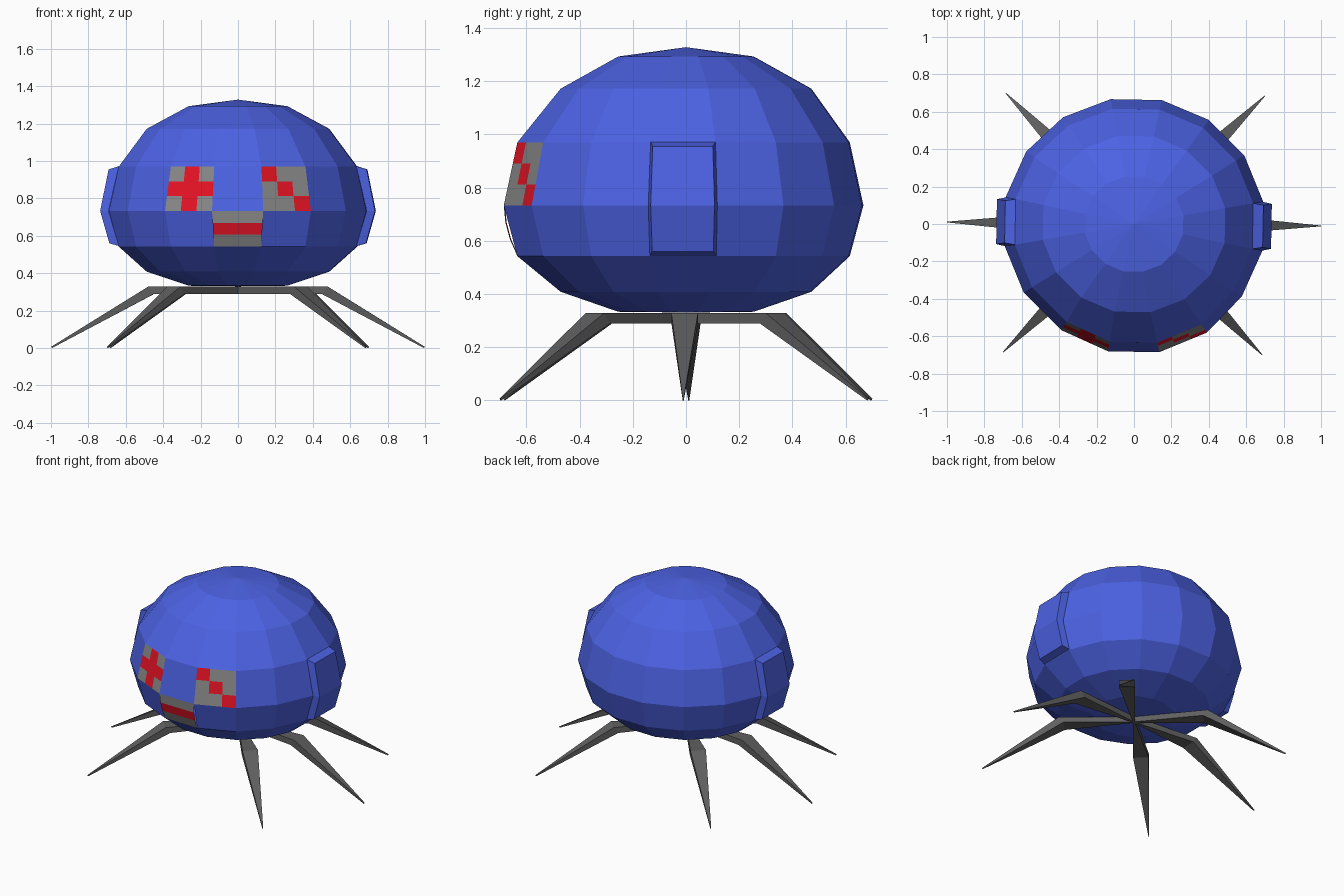
import bpy
import math
from mathutils import Vector

if "Cube" in bpy.data.objects:
    bpy.data.objects.remove(bpy.data.objects["Cube"])

TURN = math.radians(-1)   # the whole model is turned very slightly about z


def material(name, rgb):
    m = bpy.data.materials.new(name)
    m.diffuse_color = (*rgb, 1)
    m.use_nodes = True
    m.node_tree.nodes["Principled BSDF"].inputs["Base Color"].default_value = m.diffuse_color
    return m


BLUE = material("blue", (0.073, 0.122, 0.77))
RED = material("red", (0.80, 0.0065, 0.018))
GREY = material("panel_grey", (0.25, 0.25, 0.25))
DARK = material("dark_grey", (0.115, 0.115, 0.115))


def build(name, verts, faces, mats, indices=None):
    me = bpy.data.meshes.new(name)
    me.from_pydata([tuple(v) for v in verts], [], faces)
    for m in mats:
        me.materials.append(m)
    if indices:
        for p, i in zip(me.polygons, indices):
            p.material_index = i
    ob = bpy.data.objects.new(name, me)
    bpy.context.collection.objects.link(ob)
    ob.rotation_euler.z = TURN
    return ob


# Body: 16-sided shell turned from a (radius, z) profile
SEG = 16
RINGS = [(0.259, 0.333), (0.479, 0.408), (0.626, 0.542), (0.678, 0.733),
         (0.626, 0.97), (0.479, 1.172), (0.259, 1.293)]
PUSH = {0: 0.018, 1: 0.018, 2: 0.01, 15: 0.01}   # face columns sit forward


def shell_point(ring, col):
    r, z = RINGS[ring]
    a = math.radians(-101.25 + 22.5 * col)
    x, y = 1.035 * r * math.cos(a), r * math.sin(a)
    if 2 <= ring <= 4 and col % SEG in PUSH:
        y -= PUSH[col % SEG]
        x += 0.01
    return Vector((x, y, z))


PANELS = {(3, 15), (3, 1), (2, 0)}   # (ring, column) openings for eyes and mouth
verts = [shell_point(i, j) for i in range(len(RINGS)) for j in range(SEG)]
bottom, top = len(verts), len(verts) + 1
verts += [Vector((0, 0, 0.33)), Vector((0, 0, 1.328))]
faces = []
last = (len(RINGS) - 1) * SEG
for j in range(SEG):
    k = (j + 1) % SEG
    faces.append((bottom, k, j))
    faces.append((top, last + j, last + k))
    for i in range(len(RINGS) - 1):
        if (i, j) not in PANELS:
            faces.append((i * SEG + j, i * SEG + k, (i + 1) * SEG + k, (i + 1) * SEG + j))
build("body", verts, faces, [BLUE])


# Eyes and mouth: shell faces split into coloured cells ("#" is red)
def pixel_panel(name, ring, col, rows):
    bl, br = shell_point(ring, col), shell_point(ring, col + 1)
    tl, tr = shell_point(ring + 1, col), shell_point(ring + 1, col + 1)
    nr, nc = len(rows), len(rows[0])
    vs, fs, ids = [], [], []
    for r in range(nr + 1):
        for c in range(nc + 1):
            t = r / nr
            p = tl.lerp(bl, t).lerp(tr.lerp(br, t), c / nc)
            if name == "mouth":          # the mouth bulges a little
                p.y -= 0.05 * t * (1 - t)
            vs.append(p)
    for r in range(nr):
        for c in range(nc):
            a = r * (nc + 1) + c
            b = a + nc + 1
            fs.append((b, b + 1, a + 1, a))
            ids.append(1 if rows[r][c] == "#" else 0)
    build(name, vs, fs, [GREY, RED], ids)


pixel_panel("left_eye", 3, 15, [".#.", "###", ".#."])
pixel_panel("right_eye", 3, 1, ["#..", ".#.", "..#"])
pixel_panel("mouth", 2, 0, [".", "#", "."])

# Side pads: raised blocks following the bend of the shell
INNER = [(0.635, 0.125, 0.545), (0.69, 0.13, 0.733), (0.635, 0.122, 0.972)]
OUTER = [(0.686, 0.115, 0.56), (0.735, 0.12, 0.733), (0.69, 0.113, 0.955)]
for name, side in (("right_pad", 1), ("left_pad", -1)):
    vs = [(side * x, side * s * y, z) for ring in (INNER, OUTER)
          for x, y, z in ring for s in (-1, 1)]
    fs = [(6, 7, 9, 8), (8, 9, 11, 10),          # outer faces
          (0, 1, 7, 6), (4, 10, 11, 5),          # bottom and top
          (0, 6, 8, 2), (2, 8, 10, 4),           # one edge
          (1, 3, 9, 7), (3, 5, 11, 9)]           # other edge
    build(name, vs, fs, [BLUE])

# Legs: flat arm widening to a knee, then tapering to a point on the ground
for n, deg in enumerate((0, 45, 135, 180, 225, 315)):
    reach = 1.0 if deg % 180 == 0 else 0.98
    # stations: (top radius, top z, bottom radius, bottom z, half width)
    stations = [(0.0, 0.328, 0.0, 0.29, 0.006),
                (0.48, 0.328, 0.45, 0.288, 0.05),
                (reach, 0.006, reach - 0.006, 0.0, 0.002)]
    vs = []
    for rt, zt, rb, zb, w in stations:
        vs += [(rt, -w, zt), (rt, w, zt), (rb, w, zb), (rb, -w, zb)]
    fs = [(0, 1, 2, 3), (8, 11, 10, 9)]
    for s in (0, 4):
        for e in range(4):
            f = (e + 1) % 4
            fs.append((s + e, s + 4 + e, s + 4 + f, s + f))
    leg = build(f"leg_{n + 1}", vs, fs, [DARK])
    leg.rotation_euler.z = TURN * 0.6 + math.radians(deg)
